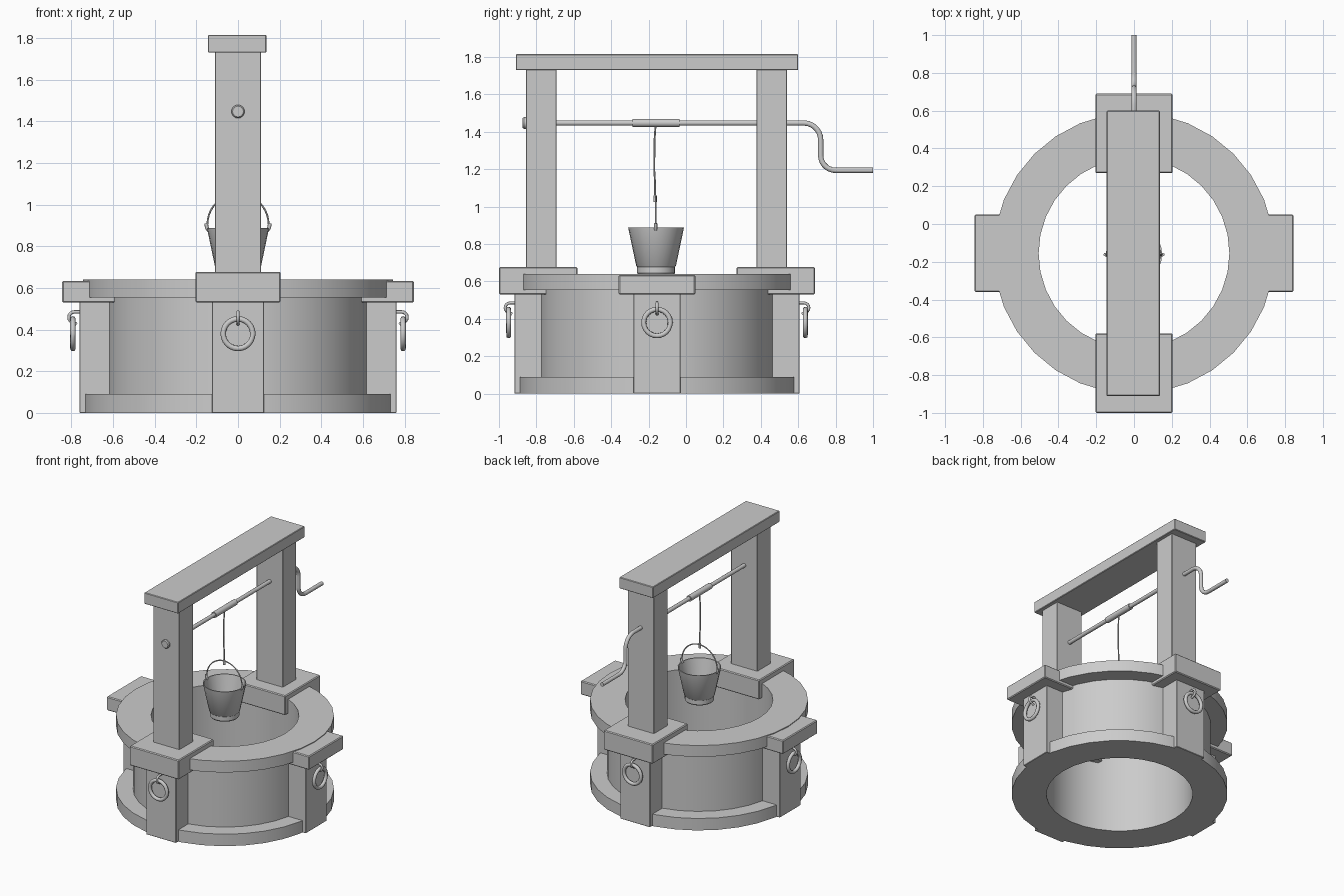
import bpy, bmesh
from math import sin, cos, pi, radians
from mathutils import Matrix, Vector

if "Cube" in bpy.data.objects:
    bpy.data.objects.remove(bpy.data.objects["Cube"])

CY = -0.155  # y of the well's axis


def finish(name, bm, angle=None, bevel=0):
    bmesh.ops.recalc_face_normals(bm, faces=bm.faces)
    me = bpy.data.meshes.new(name)
    bm.to_mesh(me)
    bm.free()
    ob = bpy.data.objects.new(name, me)
    bpy.context.collection.objects.link(ob)
    bpy.ops.object.select_all(action='DESELECT')
    ob.select_set(True)
    bpy.context.view_layer.objects.active = ob
    if bevel:
        m = ob.modifiers.new("soft_edges", 'BEVEL')
        m.width, m.segments = bevel, 1
    if angle:
        bpy.ops.object.shade_smooth_by_angle(angle=radians(angle))
    return ob


def box(name, lo, hi, bevel=0.004, turn=0):
    """Box from two corners, optionally turned about the well's axis."""
    lo, hi = Vector(lo), Vector(hi)
    bm = bmesh.new()
    bmesh.ops.create_cube(bm, size=1)
    for v in bm.verts:
        v.co = (lo + hi) / 2 + v.co * (hi - lo)
    if turn is not None:
        bm.transform(Matrix.Translation((0, CY, 0)) @ Matrix.Rotation(turn, 4, 'Z'))
    return finish(name, bm, bevel=bevel)


def lathe(name, profile, n, matrix):
    """Revolve a closed (radius, height) profile; radius 0 becomes a pole."""
    bm = bmesh.new()
    rings = [[bm.verts.new((r * cos(2 * pi * i / n), r * sin(2 * pi * i / n), z))
              for i in range(n)] for r, z in profile]
    for a, b in zip(rings, rings[1:] + rings[:1]):
        for i in range(n):
            j = (i + 1) % n
            bm.faces.new((a[i], a[j], b[j], b[i]))
    bmesh.ops.remove_doubles(bm, verts=bm.verts, dist=1e-5)
    bm.transform(matrix)
    return finish(name, bm, 35)


def pipe(name, pts, r, closed=False, n=8, matrix=Matrix()):
    """Round tube swept along a planar-ish path."""
    pts = [Vector(p) for p in pts]
    bm = bmesh.new()
    rings, k = [], len(pts)
    normal = None
    for i, p in enumerate(pts):
        a = pts[i - 1] if i or closed else p
        b = pts[(i + 1) % k] if i < k - 1 or closed else p
        t = (b - a).normalized()
        if normal is None:
            normal = t.orthogonal()
        normal = (normal - t * normal.dot(t)).normalized()
        side = t.cross(normal)
        rings.append([bm.verts.new(p + r * (cos(2 * pi * j / n) * normal + sin(2 * pi * j / n) * side))
                      for j in range(n)])
    for a, b in zip(rings, rings[1:] + rings[:1] if closed else rings[1:]):
        for j in range(n):
            bm.faces.new((a[j], a[(j + 1) % n], b[(j + 1) % n], b[j]))
    if not closed:
        bm.faces.new(rings[0])
        bm.faces.new(rings[-1])
    bm.transform(matrix)
    return finish(name, bm, 50)


def arc(c, r, a0, a1, n):
    """Points of an arc as 2D pairs."""
    return [(c[0] + r * cos(radians(a0 + (a1 - a0) * i / n)),
             c[1] + r * sin(radians(a0 + (a1 - a0) * i / n))) for i in range(n + 1)]


axis = Matrix.Translation((0, CY, 0))

# Round stone wall with base and rim
lathe("well_wall", [(.505, 0), (.745, 0), (.745, .09), (.63, .09), (.63, .555),
                    (.745, .555), (.745, .64), (.505, .64)], 32, axis)

# Four buttresses with cap stones, staples and iron rings
for k, side in enumerate(("right", "back", "left", "front")):
    turn = k * pi / 2
    tall = side in ("front", "back")
    box(side + "_buttress", (.56, -.125, 0), (.762, .125, .54), .003, turn)
    box(side + "_cap", (.425 if tall else .55, -.205, .53),
        (.845, .205, .677 if tall else .634), .006, turn)
    m = axis @ Matrix.Rotation(turn, 4, 'Z')
    pipe(side + "_ring", [(.793, y, z) for y, z in arc((0, .38), .071, 0, 345, 23)],
         .0135, True, matrix=m)
    pipe(side + "_staple", [(.75, 0, .485)] +
         [(x, 0, z) for x, z in arc((.786, .459), .026, 90, -90, 8)] + [(.775, 0, .425)],
         .008, matrix=m)

# Timber frame
box("front_post", (-.11, -.855, .62), (.11, -.693, 1.74), .003, None)
box("back_post", (-.11, .377, .62), (.11, .539, 1.74), .003, None)
box("top_beam", (-.145, -.91, 1.73), (.137, .6, 1.815), .004, None)

# Windlass axle with bent crank, end knob and winding sleeve
Z = 1.447
crank = [(-.86, Z), (.60, Z)] + arc((.63, Z - .09), .09, 90, 0, 7) \
    + arc((.80, 1.274), .08, 180, 270, 7) + [(1, 1.194)]
pipe("axle_and_crank", [(0, y, z) for y, z in crank], .0145, n=12)
along_y = Matrix.Translation((0, 0, Z)) @ Matrix.Rotation(-pi / 2, 4, 'X')
lathe("axle_knob", [(0, -.873), (.026, -.873), (.032, -.866), (.032, -.85), (0, -.85)], 16, along_y)
lathe("winding_sleeve", [(0, -.287), (.022, -.287), (.022, -.035), (0, -.035)], 16, along_y)

# Rope with its knot
pipe("rope", [(0, -.163, 1.43), (0, -.168, 1.36), (0, -.170, 1.2), (0, -.165, 1.12),
              (0, -.165, 1.03)], .005, n=6)
pipe("rope_knot", [(0, -.165, 1.06), (0, -.165, 1.025)], .009, n=8)

# Bucket with foot ring, bail and ears
lathe("bucket", [(0, .645), (.096, .638), (.101, .645), (.101, .677), (.106, .682), (.147, .877),
                 (.149, .887), (.142, .887), (.1, .69), (0, .69)], 24, Matrix.Translation((0, -.16, 0)))
pipe("bail", [(x, -.162, z) for x, z in [(-.15, .895)] + arc((0, .905), .147, 180, 0, 20) + [(.15, .895)]],
     .0045, n=6)
for s in (-1, 1):
    pipe(("left" if s < 0 else "right") + "_ear",
         [(s * .14, -.162, .875), (s * .15, -.162, .89), (s * .153, -.162, .91)], .009)
